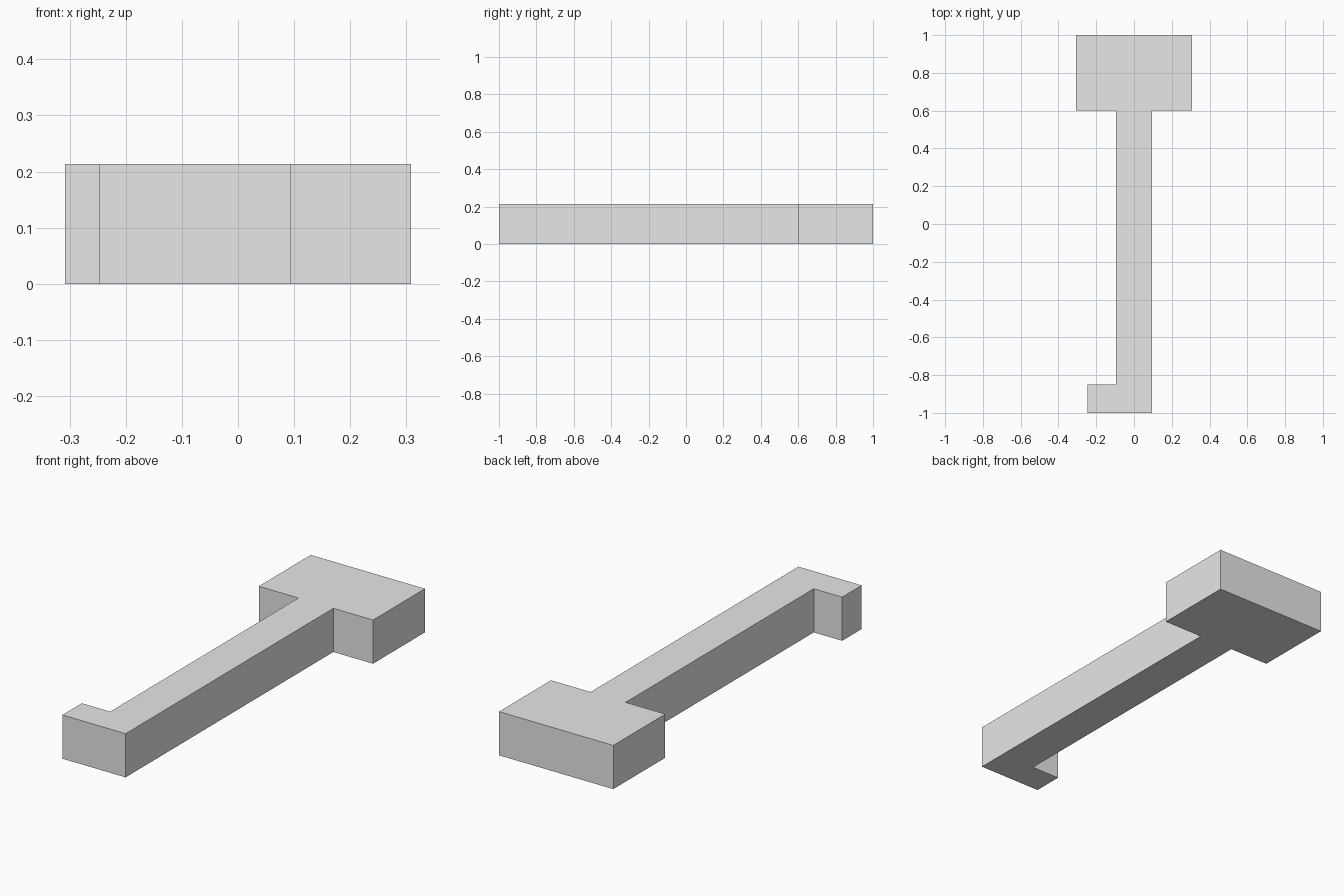
import bpy
import bmesh

cube = bpy.data.objects.get("Cube")
if cube:
    bpy.data.objects.remove(cube, do_unlink=True)

HEIGHT = 0.213

# Plain grey material
grey = bpy.data.materials.new("light_grey")
grey.use_nodes = True
colour = (0.8, 0.8, 0.8, 1)
grey.diffuse_color = colour
grey.node_tree.nodes["Principled BSDF"].inputs["Base Color"].default_value = colour


def extruded_outline(name, outline, height, material):
    """Extrude a flat outline upward from the ground into a solid."""
    bm = bmesh.new()
    base = bm.faces.new([bm.verts.new((x, y, 0)) for x, y in outline])
    top = bmesh.ops.extrude_face_region(bm, geom=[base], use_keep_orig=True)
    verts = [v for v in top["geom"] if isinstance(v, bmesh.types.BMVert)]
    bmesh.ops.translate(bm, verts=verts, vec=(0, 0, height))
    bmesh.ops.recalc_face_normals(bm, faces=bm.faces)
    mesh = bpy.data.meshes.new(name)
    bm.to_mesh(mesh)
    bm.free()
    mesh.materials.append(material)
    obj = bpy.data.objects.new(name, mesh)
    bpy.context.collection.objects.link(obj)
    return obj


# One solid: wide head at the back, straight shaft, side hook at the front
head, shaft, hook = 0.308, 0.094, -0.247
outline = [
    (hook, -1), (shaft, -1),
    (shaft, 0.6), (head, 0.6), (head, 1),
    (-head, 1), (-head, 0.6), (-shaft, 0.6),
    (-shaft, -0.85), (hook, -0.85),
]
extruded_outline("hooked_bar_with_head", outline, HEIGHT, grey)
